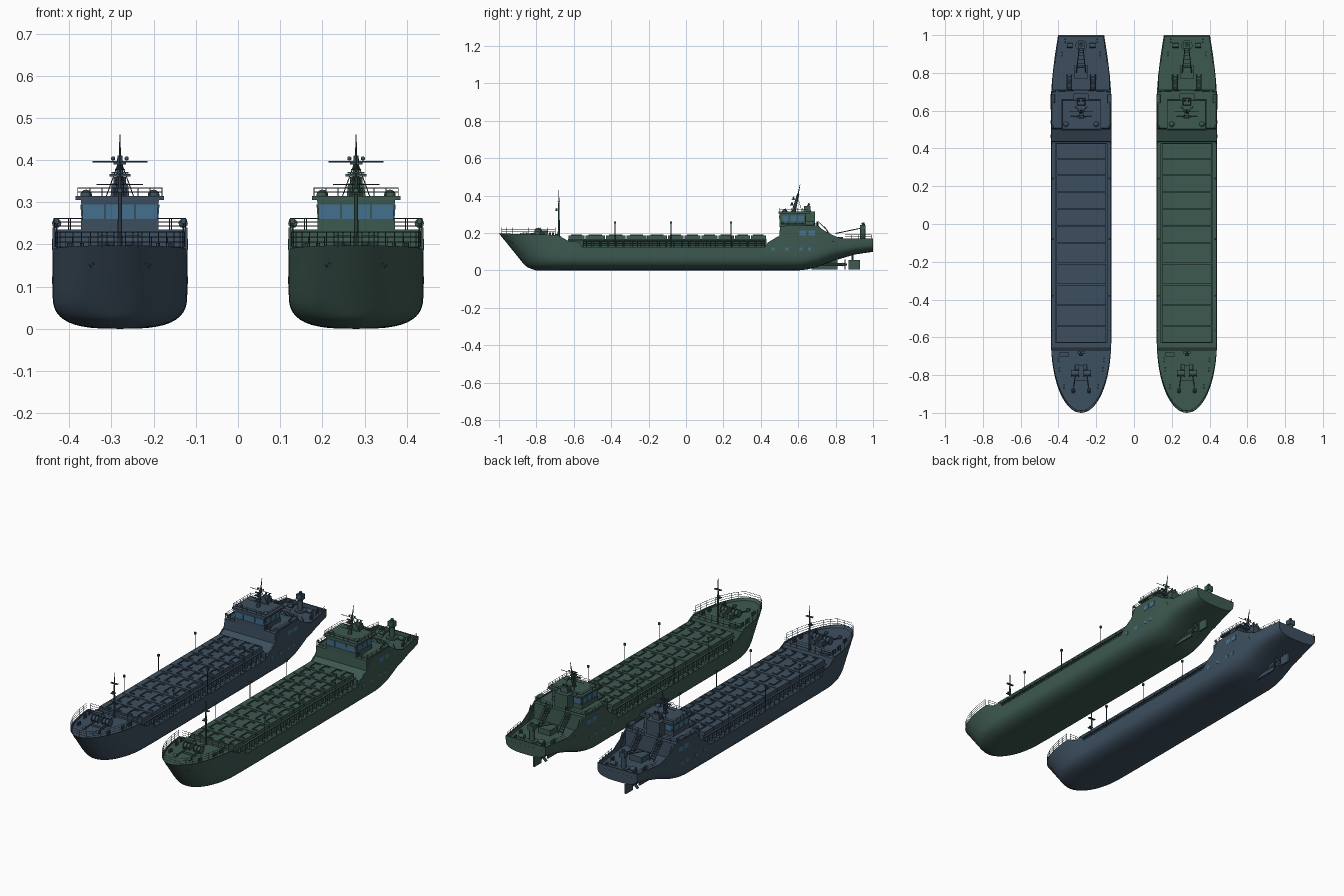
import bpy, bmesh, math
from mathutils import Matrix, Vector

if "Cube" in bpy.data.objects:
    bpy.data.objects.remove(bpy.data.objects["Cube"])

P = {}                                   # part name -> bmesh, in ship coordinates


def part(name):
    if name not in P:
        P[name] = bmesh.new()
    return P[name]


def box(name, c, s, rx=0.0, ry=0.0, taper=1.0):
    r = bmesh.ops.create_cube(part(name), size=1)
    for v in r['verts']:
        if v.co.z > 0:
            v.co.x *= taper
            v.co.y *= taper
    m = (Matrix.Translation(c) @ Matrix.Rotation(rx, 4, 'X') @ Matrix.Rotation(ry, 4, 'Y')
         @ Matrix.Diagonal((*s, 1)))
    bmesh.ops.transform(part(name), matrix=m, verts=r['verts'])


def cyl(name, a, b, r1, r2=None, n=6):
    a, b = Vector(a), Vector(b)
    d = b - a
    m = Matrix.Translation((a + b) / 2) @ d.to_track_quat('Z', 'Y').to_matrix().to_4x4()
    bmesh.ops.create_cone(part(name), cap_ends=True, segments=n, radius1=r1,
                          radius2=r1 if r2 is None else r2, depth=d.length, matrix=m)


def ball(name, c, r):
    bmesh.ops.create_uvsphere(part(name), u_segments=12, v_segments=8, radius=r,
                              matrix=Matrix.Translation(c))


def rail(name, pts, h, bars=3, step=0.04, r=0.0011):
    pts = [Vector(p) for p in pts]
    for a, b in zip(pts, pts[1:]):
        for k in range(1, bars + 1):
            up = Vector((0, 0, h * k / bars))
            cyl(name, a + up, b + up, r, n=4)
        n = max(1, round((b - a).length / step))
        for i in range(n + 1):
            p = a.lerp(b, i / n)
            cyl(name, p, p + Vector((0, 0, h)), r, n=4)


def lerp_table(t, y):
    for (a, p), (b, q) in zip(t, t[1:]):
        if y <= b:
            return p + (q - p) * max(0, y - a) / (b - a)
    return t[-1][1]


SHEER = [(-1, .198), (-.69, .19), (-.63, .157), (-.57, .153), (-.555, .125), (.42, .125), (.44, .15),
         (.5, .187), (.535, .24), (.7, .24), (.76, .2), (.83, .17), (1, .172)]
DECK = [(-1, .185), (-.67, .182), (-.668, .12), (.435, .12), (.437, .15), (.5, .18), (.502, .235),
        (.71, .235), (.712, .15), (1, .15)]
KEEL = [(-1, 0), (.6, 0), (.65, .006), (.7, .018), (.8, .055), (.9, .085), (1, .1)]


def half_beam(y):
    if y < -.6:
        t = (y + 1) / .4
        return .16 * math.sqrt(max(0, 1 - (1 - t) ** 2.2))
    return .16 - (.038 * ((y - .65) / .35) ** 1.6 if y > .65 else 0)


def section(y):
    """Half section from keel to gunwale, bulwark top, deck edge and deck centre."""
    b, s, d, k = half_beam(y), lerp_table(SHEER, y), lerp_table(DECK, y), lerp_table(KEEL, y)
    bil = min(.09, .7 * (s - k))
    out = []
    for i in range(12):
        a = math.pi / 2 * i / 11
        out.append((b * math.sin(a) ** (2 / 3), k + bil * (1 - max(0, math.cos(a)) ** (2 / 3))))
    out += [(b, k + bil + (s - k - bil) * f) for f in (.33, .67, 1)]
    inner = max(0, b - .005)
    out += [(inner, s), (inner, d), (0, d)]
    w = max(0, min(1, -(y + .6) / .4))
    pts = []
    for x, z in out:
        sh = .16 * max(0, 1 - z / .198) + .04 * max(0, 1 - z / .03) ** 2
        pts.append((x, y + sh * w, z))
    return pts


def build_hull():
    bm = part('hull')
    ys = {round(y, 4) for t in (SHEER, DECK, KEEL) for y, _ in t}
    ys |= {round(-1 + .4 * (i / 16) ** 2, 4) for i in range(17)} | {i / 10 for i in range(-5, 10)}
    rings = []
    for y in sorted(ys):
        h = section(y)
        loop = h + [(-x, yy, z) for x, yy, z in h[-2:0:-1]]
        rings.append([bm.verts.new(p) for p in loop])
    n = len(rings[0])
    for a, b in zip(rings, rings[1:]):
        for i in range(n):
            bm.faces.new((a[i], b[i], b[(i + 1) % n], a[(i + 1) % n]))
    bm.faces.new(rings[-1])
    bmesh.ops.remove_doubles(bm, verts=bm.verts, dist=1e-5)
    bmesh.ops.recalc_face_normals(bm, faces=bm.faces)
    box('stern_bulwark', (0, .996, .158), (.236, .007, .026))


def build_cargo():
    # coaming, covers and raised cover ribs
    box('hatch_coaming', (0, -.1, .143), (.25, 1.06, .05))
    edges = [.43, .345, .26, .17, .08, -.01, -.1, -.21, -.32, -.43, -.54, -.63]
    for a, b in zip(edges, edges[1:]):
        c, L = (a + b) / 2, a - b
        box('hatch_covers', (0, c, .177), (.262, L - .005, .02))
        for x in (-.095, -.035, .035, .095):
            box('cover_ribs', (x, c, .189), (.005, L * .6, .006))
            for s in (-1, 1):
                box('cover_ribs', (x + .014, c + s * L * .3, .189), (.028, .005, .006))
    for s in (-1, 1):
        for i in range(27):
            box('coaming_stays', (s * .13, -.61 + i * .039, .142), (.012, .004, .045))
        box('coaming_ledge', (s * .131, -.1, .163), (.016, 1.06, .004))
        rail('deck_rails', [(s * .156, -.55, .123), (s * .156, .42, .123)], .034, 3, .045)
        for y in (-.38, -.08, .24):           # deck lamps
            cyl('lamp_posts', (s * .15, y, .12), (s * .15, y, .255), .002)
            box('lamp_heads', (s * .15, y, .256), (.01, .01, .012))


def build_bow():
    ys = (-.985, -.96, -.93, -.89, -.84, -.78, -.7)
    side = [(half_beam(y) - .003, y, .194) for y in ys]
    rail('bow_rail', [(-x, y, z) for x, y, z in side[::-1]] + side, .036, 3, .05)
    rail('forecastle_rail', [(-.15, -.675, .182), (.15, -.675, .182)], .036, 3)
    # foremast
    cyl('foremast', (0, -.68, .18), (0, -.68, .36), .006, .004, 8)
    cyl('foremast', (0, -.68, .36), (0, -.68, .43), .003, .0015)
    box('foremast_arm', (0, -.68, .37), (.04, .012, .004))
    box('foremast_arm', (0, -.69, .32), (.02, .02, .004))
    ball('foremast_lamp', (0, -.692, .327), .006)
    # windlass
    box('windlass_base', (0, -.79, .188), (.07, .08, .012))
    for s in (-1, 1):
        cyl('windlass_drums', (s * .012, -.79, .208), (s * .05, -.79, .208), .015, n=12)
        for x in (.012, .03, .05):
            cyl('windlass_drums', (s * x, -.79, .208), (s * (x + .003), -.79, .208), .021, n=14)
        box('windlass_motors', (s * .022, -.755, .2), (.02, .03, .026))
        cyl('anchor_chains', (s * .03, -.8, .2), (s * .042, -.88, .187), .004)
        cyl('hawse_pipes', (s * .042, -.875, .182), (s * .042, -.89, .195), .009, n=10)
        for y, x in ((-.86, .09), (-.77, .115), (-.72, .12)):
            for d in (-.008, .008):
                cyl('bow_bollards', (s * x, y + d, .18), (s * x, y + d, .203), .005, n=8)
        # anchors
        cyl('anchors', (s * .062, -.938, .158), (s * .056, -.905, .125), .004)
        for d in (-.014, .014):
            cyl('anchors', (s * .057, -.915, .133), (s * (.058 + d), -.93, .152), .005, .002)
    box('foredeck_hatch', (-.09, -.69, .187), (.05, .022, .014))


def build_house():
    # wheelhouse with flared front and windows
    box('wheelhouse', (0, .57, .246), (.184, .14, .026))
    box('wheelhouse', (0, .57, .28), (.176, .136, .05), taper=1.05)
    box('wheelhouse_roof', (0, .578, .31), (.21, .165, .01))
    for x, w in ((-.063, .05), (0, .066), (.063, .05)):
        box('front_windows', (x, .5005, .278), (w, .004, .034), rx=.06)
        box('rear_windows', (x, .6395, .278), (w * .7, .004, .03), rx=-.06)
    for s in (-1, 1):
        for y in (.532, .575, .615):
            box('side_windows', (s * .0905, y, .278), (.004, .034, .034), ry=s * .08)
        for y in (.465, .54, .615, .66):
            box('hull_ports', (s * .1595, y, .115), (.003, .017, .017))
        for y in (.625, .672):
            box('hull_windows', (s * .159, y, .2), (.004, .034, .026))
        rail('bridge_wing_rails', [(s * .09, .508, .235), (s * .154, .508, .235),
                                   (s * .156, .7, .235), (s * .04, .706, .235)], .027, 3)
        cyl('life_rafts', (s * .15, .64, .25), (s * .15, .685, .25), .011, n=12)
        ball('roof_domes', (s * .08, .528, .316), .014)
        ball('wing_lamps', (s * .152, .515, .256), .007)
        # stairs to the aft deck
        for x in (.05, .075):
            cyl('aft_stairs', (s * x, .708, .235), (s * x, .79, .15), .003, n=4)
            cyl('aft_stairs', (s * x, .708, .262), (s * x, .79, .177), .0015, n=4)
        for i in range(1, 9):
            box('aft_stairs', (s * .0625, .708 + i * .0091, .235 - i * .0094), (.025, .008, .002))
        for y in (.76, .79):
            cyl('wing_braces', (s * .15, y, .15), (s * .15, y - .05, .235), .0025)
    rail('roof_rail', [(-.1, .655, .314), (-.1, .502, .314), (.1, .502, .314), (.1, .655, .314),
                       (-.1, .655, .314)], .02, 2, .03)
    # funnel
    box('funnel', (0, .665, .275), (.08, .05, .08))
    box('funnel', (0, .648, .328), (.045, .04, .034), taper=.85)
    for s in (-1, 1):
        cyl('exhaust_pipes', (s * .01, .65, .34), (s * .01, .66, .358), .005, n=8)
    # raked radar mast
    cyl('radar_mast', (0, .575, .312), (0, .6, .41), .011, .006, 8)
    cyl('radar_mast', (0, .6, .41), (0, .61, .46), .003, .0012)
    cyl('mast_yards', (-.065, .597, .396), (.065, .597, .396), .0016, n=4)
    cyl('mast_yards', (-.055, .57, .342), (.055, .57, .342), .0016, n=4)
    for z, w in ((.35, .05), (.378, .03)):
        y = .575 + (z - .312) * .255
        box('radar_platforms', (0, y - .014, z), (.024, .03, .003))
        cyl('radar_platforms', (0, y - .018, z), (0, y - .018, z + .012), .005, n=8)
        box('radar_scanners', (0, y - .018, z + .014), (w, .006, .006))
    for x in (-.016, .016):
        ball('mast_lamps', (x, .597, .404), .005)
        cyl('mast_stays', (x * 2, .62, .315), (x * .3, .598, .39), .0015, n=4)


def build_stern():
    # aft hatch, crane and mooring gear
    box('aft_hatch', (0, .805, .165), (.075, .07, .03))
    cyl('stern_crane', (0, .945, .15), (0, .945, .22), .014, n=12)
    cyl('stern_crane', (0, .945, .15), (0, .945, .158), .03, n=16)
    box('stern_crane', (0, .945, .23), (.034, .03, .028))
    cyl('stern_crane', (0, .95, .24), (0, .945, .256), .008, n=8)
    for s in (-1, 1):
        cyl('crane_boom', (s * .01, .935, .226), (s * .025, .8, .198), .0025, n=4)
        for x, y in ((.1, .9), (.085, .97)):
            for d in (-.008, .008):
                cyl('stern_bollards', (s * x, y + d, .15), (s * x, y + d, .172), .005, n=8)
        cyl('stern_winches', (s * .045, .945, .165), (s * .075, .945, .165), .012, n=12)
        rail('stern_rail', [(s * .138, .85, .17), (s * .117, .993, .17)], .02, 2)
    for i in range(5):
        z = .204 + i * .004
        cyl('crane_boom', (-.021 + i * .002, .83 + i * .02, z), (.021 - i * .002, .83 + i * .02, z), .0015, n=4)
    # propeller, shaft and rudder
    cyl('propeller_shaft', (0, .66, .032), (0, .85, .032), .008, n=10)
    box('skeg', (0, .74, .03), (.008, .14, .05))
    cyl('propeller', (0, .838, .032), (0, .862, .032), .01, .004, 12)
    for k in range(4):
        a = k * math.pi / 2 + math.pi / 4
        box('propeller', (.018 * math.sin(a), .85, .032 + .018 * math.cos(a)), (.016, .004, .026), ry=a)
    box('rudder', (0, .9, .031), (.01, .06, .052))
    cyl('rudder_stock', (0, .89, .05), (0, .89, .1), .006, n=8)


def material(name, rgb):
    m = bpy.data.materials.new(name)
    m.diffuse_color = (*rgb, 1)
    m.use_nodes = True
    m.node_tree.nodes["Principled BSDF"].inputs["Base Color"].default_value = m.diffuse_color
    return m


for f in (build_hull, build_cargo, build_bow, build_house, build_stern):
    f()
glass = material('window_glass', (.06, .17, .28))
for tag, x, rgb in (('blue', -.28, (.047, .078, .115)), ('green', .28, (.047, .1, .082))):
    paint = material(tag + '_paint', rgb)
    for name, bm in P.items():
        me = bpy.data.meshes.new(name)
        bm.to_mesh(me)
        is_glass = 'windows' in name or name == 'hull_ports'
        me.materials.append(glass if is_glass else paint)
        ob = bpy.data.objects.new(tag + '_ship_' + name, me)
        ob.location.x = x
        bpy.context.collection.objects.link(ob)
        ob.select_set(True)
        bpy.context.view_layer.objects.active = ob
bpy.ops.object.shade_smooth_by_angle(angle=math.radians(35))
